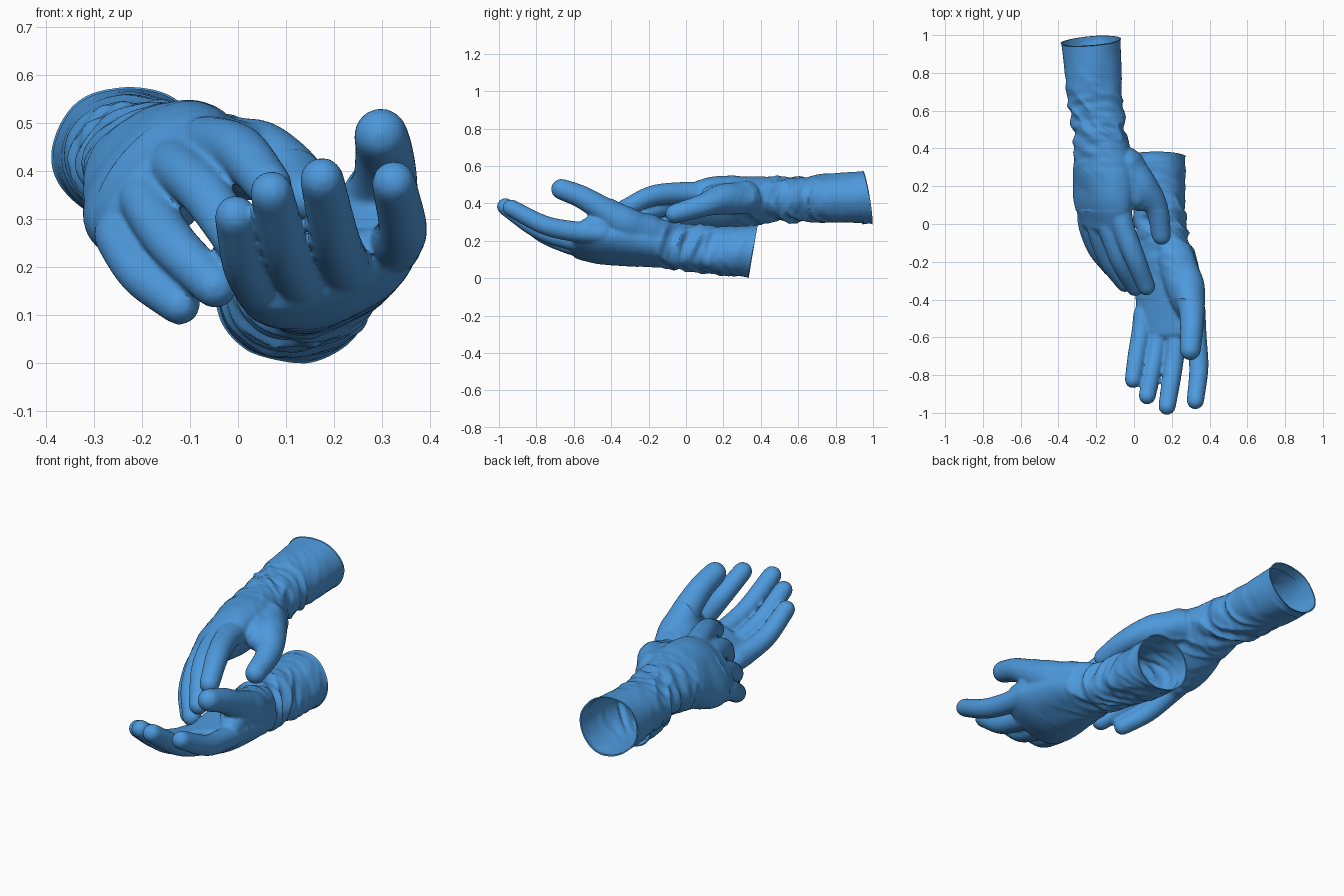
import bpy, bmesh, math
from mathutils import Vector, noise

if "Cube" in bpy.data.objects:
    bpy.data.objects.remove(bpy.data.objects["Cube"])

blue = bpy.data.materials.new("glove_blue")
blue.diffuse_color = (0.075, 0.32, 0.72, 1)
blue.use_nodes = True
blue.node_tree.nodes["Principled BSDF"].inputs["Base Color"].default_value = blue.diffuse_color


def spline(pts, n=6):
    """Catmull-Rom through tuples of any length."""
    P = [Vector(p) for p in pts]
    P = [2 * P[0] - P[1]] + P + [2 * P[-1] - P[-2]]
    out = []
    for i in range(1, len(P) - 2):
        a, b, c, d = P[i - 1:i + 3]
        for k in range(n):
            t = k / n
            out.append(0.5 * (2 * b + (c - a) * t + (2 * a - 5 * b + 4 * c - d) * t * t
                              + (3 * b - a - 3 * c + d) * t ** 3))
    return out + [P[-2]]


def loft(bm, sections, sides=28):
    """Solid with elliptical sections (x, y, z, half width, half depth, roll deg) and round ends."""
    S = spline(sections)
    C = [Vector(s[:3]) for s in S]
    rows = []
    for i, s in enumerate(S):
        t = (C[min(i + 1, len(C) - 1)] - C[max(i - 1, 0)]).normalized()
        rows.append((C[i], t, s[3], s[4], s[5]))
    caps = [math.sin(math.radians(a)) for a in (25, 45, 62, 76, 86)]

    def cap(row, sign):
        c, t, a, b, r = row
        return [(c + t * sign * b * s, t, a * math.sqrt(1 - s * s), b * math.sqrt(1 - s * s), r) for s in caps]
    rows = cap(rows[0], -1)[::-1] + rows + cap(rows[-1], 1)
    rings = []
    for c, t, a, b, r in rows:
        u = Vector((math.cos(math.radians(r)), 0, math.sin(math.radians(r))))
        u = (u - t * u.dot(t)).normalized()
        v = t.cross(u)
        rings.append([bm.verts.new(c + u * a * math.cos(w) + v * b * math.sin(w))
                      for w in (2 * math.pi * k / sides for k in range(sides))])
    for p, q in zip(rings, rings[1:]):
        for k in range(sides):
            j = (k + 1) % sides
            bm.faces.new((p[k], p[j], q[j], q[k]))
    bm.faces.new(rings[0][::-1])
    bm.faces.new(rings[-1])


def glove(name, arm, digits, cut_co, cut_no, fold_y):
    # forearm, palm and digits as overlapping solids
    bm = bmesh.new()
    loft(bm, arm, 40)
    for d in digits:
        loft(bm, [(x, y, z, r, r, 0) for x, y, z, r in d])
    bmesh.ops.recalc_face_normals(bm, faces=bm.faces)
    me = bpy.data.meshes.new(name)
    bm.to_mesh(me)
    bm.free()
    ob = bpy.data.objects.new(name, me)
    bpy.context.collection.objects.link(ob)
    # fuse into one skin
    m = ob.modifiers.new("fuse", 'REMESH')
    m.mode = 'VOXEL'
    m.voxel_size = 0.008
    m = ob.modifiers.new("soften", 'SMOOTH')
    m.iterations = 6
    dg = bpy.context.evaluated_depsgraph_get()
    skin = bpy.data.meshes.new_from_object(ob.evaluated_get(dg))
    ob.modifiers.clear()
    ob.data = skin
    bm = bmesh.new()
    bm.from_mesh(skin)
    bm.normal_update()
    # cloth folds, strongest round the wrist
    moves = []
    for v in bm.verts:
        x, y, z = v.co
        w = math.exp(-((y - fold_y) / 0.2) ** 2)
        n1 = noise.noise((x * 5, y * 14 + x * 9, z * 5))
        n2 = noise.noise((x * 7 + 9, y * 28 - z * 9, z * 7))
        f = (0.5 - abs(n1) * 2) * 0.02 + n2 * 0.009
        soft = 0.008 * noise.noise((x * 8, y * 6, z * 8)) if y > fold_y - 0.45 else 0
        moves.append(v.normal * (f * w + soft))
    for v, d in zip(bm.verts, moves):
        v.co += d
    # open the cuff and turn in a thin hem
    co, no = Vector(cut_co), Vector(cut_no).normalized()
    bmesh.ops.bisect_plane(bm, geom=bm.verts[:] + bm.edges[:] + bm.faces[:],
                           plane_co=co, plane_no=no, clear_outer=True)
    rim = [e for e in bm.edges if e.is_boundary]
    for scale, shift in ((1.025, 0.004), (0.955, 0), (0.99, -0.05)):
        g = bmesh.ops.extrude_edge_only(bm, edges=rim)["geom"]
        rim = [e for e in g if isinstance(e, bmesh.types.BMEdge)]
        for v in (q for q in g if isinstance(q, bmesh.types.BMVert)):
            v.co = co + (v.co - co) * scale + no * shift
    bmesh.ops.recalc_face_normals(bm, faces=bm.faces)
    bm.to_mesh(skin)
    bm.free()
    skin.materials.clear()
    skin.materials.append(blue)
    bpy.ops.object.select_all(action='DESELECT')
    ob.select_set(True)
    bpy.context.view_layer.objects.active = ob
    bpy.ops.object.shade_smooth_by_angle(angle=math.radians(40))


# upper glove, palm down and rolled inward: arm, four fingers, thumb, thumb web
glove("upper_glove",
      [(-0.235, 1.08, 0.44, 0.163, 0.151, 0), (-0.217, 0.8, 0.428, 0.151, 0.132, 0),
       (-0.197, 0.6, 0.42, 0.142, 0.122, 0), (-0.175, 0.42, 0.415, 0.143, 0.12, 20),
       (-0.16, 0.25, 0.40, 0.182, 0.122, 38), (-0.165, 0.12, 0.38, 0.19, 0.11, 45),
       (-0.165, 0.02, 0.36, 0.166, 0.08, 46)],
      [[(-0.075, 0.08, 0.45, 0.062), (-0.055, -0.02, 0.455, 0.059), (0.005, -0.18, 0.44, 0.055), (0.065, -0.33, 0.37, 0.048)],
       [(-0.13, 0.06, 0.41, 0.06), (-0.125, -0.04, 0.405, 0.057), (-0.07, -0.2, 0.355, 0.053), (0.005, -0.335, 0.245, 0.047)],
       [(-0.19, 0.06, 0.345, 0.058), (-0.192, -0.03, 0.335, 0.055), (-0.138, -0.19, 0.25, 0.051), (-0.048, -0.315, 0.16, 0.046)],
       [(-0.24, 0.08, 0.275, 0.056), (-0.245, 0.0, 0.26, 0.052), (-0.2, -0.13, 0.185, 0.048), (-0.122, -0.235, 0.122, 0.043)],
       [(-0.04, 0.31, 0.43, 0.09), (0.045, 0.2, 0.42, 0.08), (0.12, 0.08, 0.385, 0.061), (0.145, -0.06, 0.345, 0.051)],
       [(-0.04, 0.24, 0.44, 0.08), (0.0, 0.15, 0.435, 0.065), (0.03, 0.12, 0.42, 0.05)]],
      (-0.23, 0.965, 0.437), (-0.08, 1, 0.17), 0.52)

# lower glove, palm up: arm, four fingers, thumb, ball of the thumb
glove("lower_glove",
      [(0.112, 0.48, 0.135, 0.163, 0.146, 0), (0.118, 0.25, 0.145, 0.153, 0.134, 0),
       (0.138, 0.06, 0.155, 0.138, 0.123, 0), (0.155, -0.1, 0.17, 0.142, 0.12, 8),
       (0.18, -0.28, 0.18, 0.175, 0.106, 18), (0.19, -0.45, 0.18, 0.19, 0.09, 20),
       (0.19, -0.56, 0.19, 0.182, 0.068, 22)],
      [[(0.05, -0.48, 0.15, 0.054), (0.04, -0.57, 0.165, 0.053), (0.015, -0.7, 0.21, 0.049), (-0.005, -0.825, 0.305, 0.044)],
       [(0.13, -0.48, 0.16, 0.054), (0.128, -0.6, 0.175, 0.052), (0.1, -0.76, 0.235, 0.048), (0.07, -0.91, 0.355, 0.045)],
       [(0.225, -0.48, 0.19, 0.054), (0.222, -0.62, 0.205, 0.053), (0.203, -0.79, 0.26, 0.05), (0.175, -0.965, 0.382, 0.046)],
       [(0.32, -0.45, 0.24, 0.058), (0.33, -0.6, 0.25, 0.055), (0.343, -0.76, 0.285, 0.051), (0.325, -0.935, 0.375, 0.046)],
       [(0.22, -0.16, 0.23, 0.09), (0.28, -0.33, 0.295, 0.092), (0.305, -0.45, 0.37, 0.07), (0.305, -0.56, 0.435, 0.061), (0.298, -0.665, 0.475, 0.056)],
       [(0.16, -0.05, 0.21, 0.08), (0.23, -0.22, 0.25, 0.1), (0.27, -0.38, 0.29, 0.085), (0.32, -0.52, 0.27, 0.055)]],
      (0.11, 0.355, 0.143), (0, 1, -0.17), 0.05)
